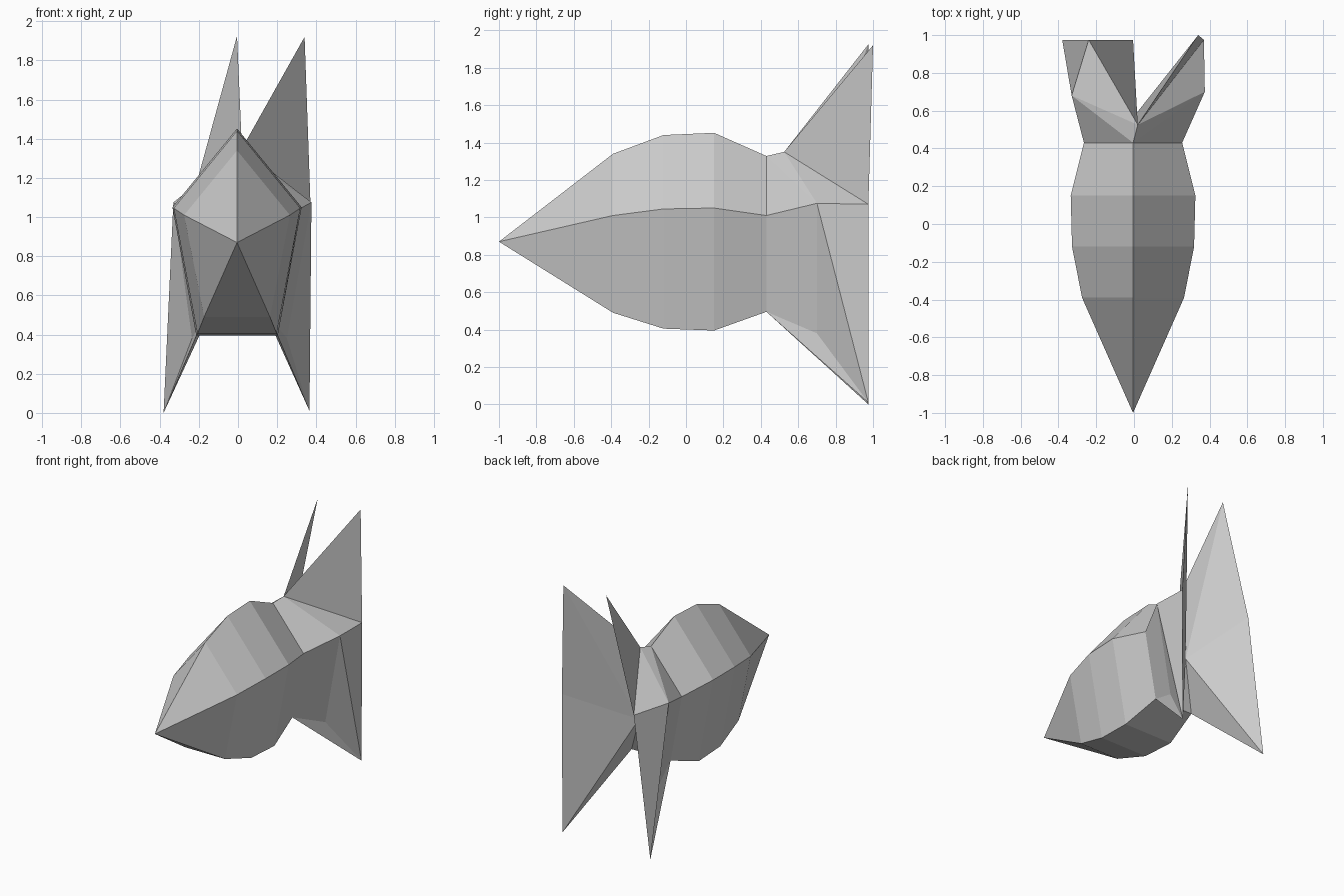
import bpy, bmesh

if "Cube" in bpy.data.objects:
    bpy.data.objects.remove(bpy.data.objects["Cube"])

grey = bpy.data.materials.new("light grey")
grey.diffuse_color = (0.6, 0.6, 0.6, 1)
grey.use_nodes = True
grey.node_tree.nodes["Principled BSDF"].inputs["Base Color"].default_value = grey.diffuse_color

bm = bmesh.new()
CX = -0.005  # slight sideways shift of the hull axis


def vert(x, y, z):
    return bm.verts.new((x, y, z))


# Hull stations: y, ridge z, side x, side z, bottom x, bottom z
stations = [
    (-0.39, 1.34, 0.27, 1.01, 0.168, 0.49),
    (-0.12, 1.44, 0.323, 1.045, 0.202, 0.405),
    (0.15, 1.452, 0.33, 1.05, 0.208, 0.395),
    (0.43, 1.328, 0.26, 1.01, 0.165, 0.495),
]
rings = []
for y, tz, sx, sz, bx, bz in stations:
    rings.append([vert(CX, y, tz), vert(CX + sx, y, sz), vert(CX + bx, y, bz),
                  vert(CX - bx, y, bz), vert(CX - sx, y, sz)])

# Pointed nose
nose = vert(CX, -1.0, 0.87)
for i in range(5):
    bm.faces.new((nose, rings[0][i], rings[0][(i + 1) % 5]))

# Five-sided hull
for a, b in zip(rings, rings[1:]):
    for i in range(5):
        j = (i + 1) % 5
        bm.faces.new((a[i], b[i], b[j], a[j]))

# Forked tail: two fins sharing a ridge point and an inner crotch point
ridge, side_r, low_r, low_l, side_l = rings[-1]
peak = vert(0.02, 0.525, 1.35)
crotch = vert(0.0, 0.57, 0.82)


def fin(side, low, side_mid, low_mid, top, mid, bottom):
    side_mid, low_mid = vert(*side_mid), vert(*low_mid)
    top, mid, bottom = vert(*top), vert(*mid), vert(*bottom)
    for f in ((ridge, side, side_mid), (ridge, side_mid, peak),
              (peak, side_mid, mid), (peak, mid, top),
              (top, crotch, peak), (top, mid, crotch), (mid, bottom, crotch),
              (side_mid, low_mid, bottom), (side_mid, bottom, mid),
              (side, low, low_mid, side_mid),
              (low, bottom, low_mid), (low, crotch, bottom)):
        bm.faces.new(f)


fin(side_r, low_r, (0.375, 0.70, 1.075), (0.25, 0.70, 0.38),
    (0.34, 1.0, 1.92), (0.37, 0.975, 1.07), (0.365, 0.975, 0.01))
fin(side_l, low_l, (-0.33, 0.68, 1.075), (-0.235, 0.70, 0.38),
    (-0.005, 0.975, 1.925), (-0.24, 0.975, 1.07), (-0.38, 0.975, 0.0))
bm.faces.new((low_l, low_r, crotch))

bmesh.ops.recalc_face_normals(bm, faces=bm.faces[:])
mesh = bpy.data.meshes.new("hull_with_tail_fins")
bm.to_mesh(mesh)
bm.free()
mesh.materials.append(grey)
obj = bpy.data.objects.new("hull_with_tail_fins", mesh)
bpy.context.collection.objects.link(obj)
